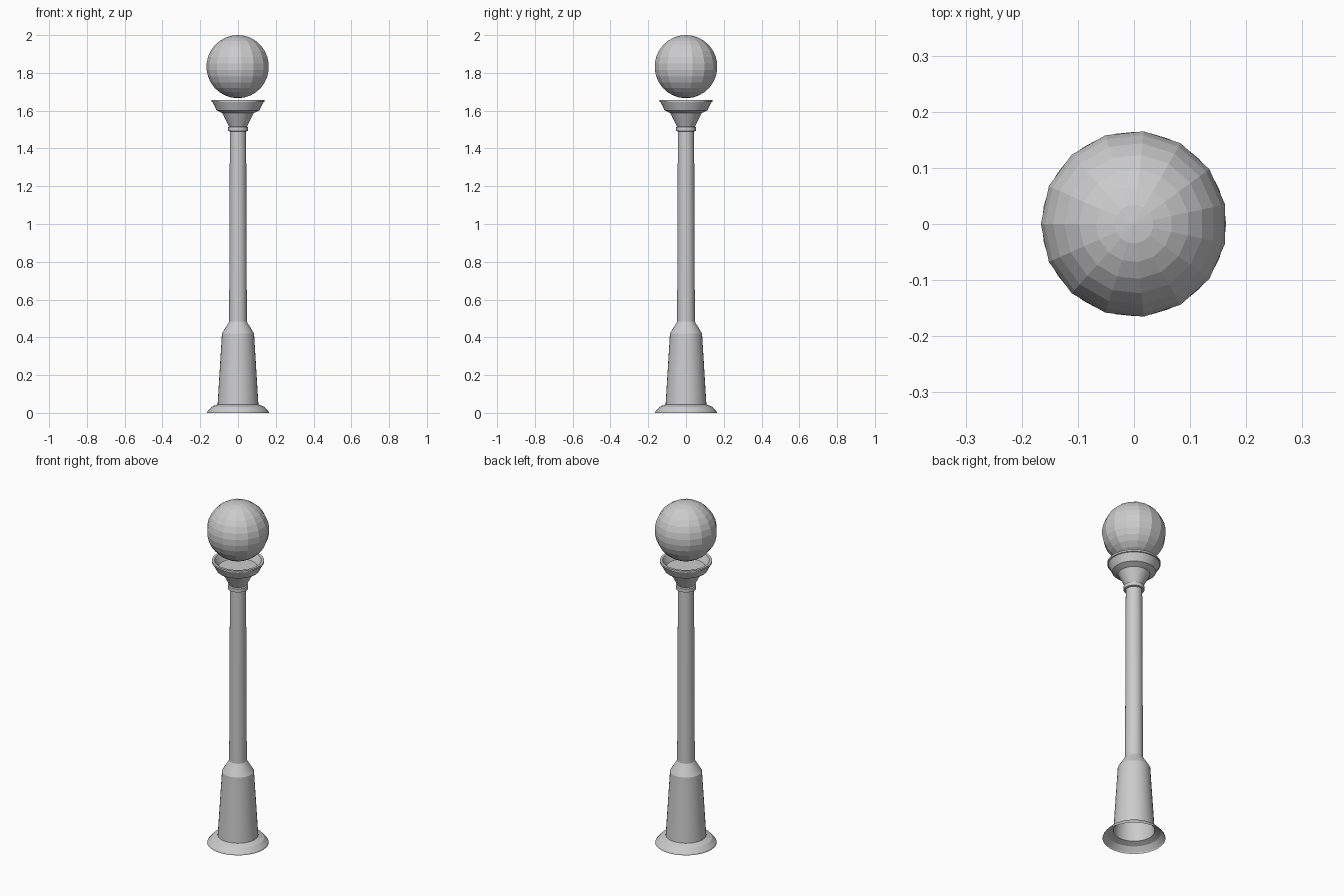
import bpy, bmesh, math

if "Cube" in bpy.data.objects:
    bpy.data.objects.remove(bpy.data.objects["Cube"])


def lathe(name, profile, sides=32):
    """Revolve a list of (radius, z) points around the z axis."""
    bm = bmesh.new()
    rings = []
    for r, z in profile:
        if r == 0:
            rings.append([bm.verts.new((0, 0, z))] * sides)
        else:
            rings.append([bm.verts.new((r * math.cos(a), r * math.sin(a), z))
                          for a in (2 * math.pi * i / sides for i in range(sides))])
    for low, high in zip(rings, rings[1:]):
        for i in range(sides):
            j = (i + 1) % sides
            quad = [low[i], low[j], high[j], high[i]]
            bm.faces.new(list(dict.fromkeys(quad)))
    mesh = bpy.data.meshes.new(name)
    bm.to_mesh(mesh)
    bm.free()
    obj = bpy.data.objects.new(name, mesh)
    bpy.context.collection.objects.link(obj)
    return obj


def smooth(obj):
    bpy.ops.object.select_all(action='DESELECT')
    obj.select_set(True)
    bpy.context.view_layer.objects.active = obj
    bpy.ops.object.shade_smooth_by_angle(angle=math.radians(25))


# Flared foot and tapered pedestal, open underneath
smooth(lathe("pedestal", [(0.164, 0), (0.162, 0.007), (0.140, 0.032), (0.108, 0.045),
                          (0.085, 0.42), (0.047, 0.483)]))

# Slim shaft with collar
smooth(lathe("shaft", [(0.047, 0.483), (0.043, 1.49), (0.054, 1.492),
                       (0.054, 1.513), (0.047, 1.516)]))

# Flared cup with a recessed floor
smooth(lathe("cup", [(0.047, 1.516), (0.083, 1.587), (0.114, 1.602), (0.134, 1.645),
                     (0.139, 1.647), (0.139, 1.657), (0.125, 1.657), (0.103, 1.618),
                     (0, 1.618)]))

# Faceted globe floating above the cup
bpy.ops.mesh.primitive_uv_sphere_add(segments=15, ring_count=15, radius=0.167,
                                     location=(0, 0, 1.833),
                                     rotation=(0, 0, math.pi))
globe = bpy.context.object
globe.name = "globe"
# Put a vertex column on the -x side
first = max(globe.data.vertices, key=lambda v: v.co.x)
globe.rotation_euler.z = math.pi - math.atan2(first.co.y, first.co.x)
